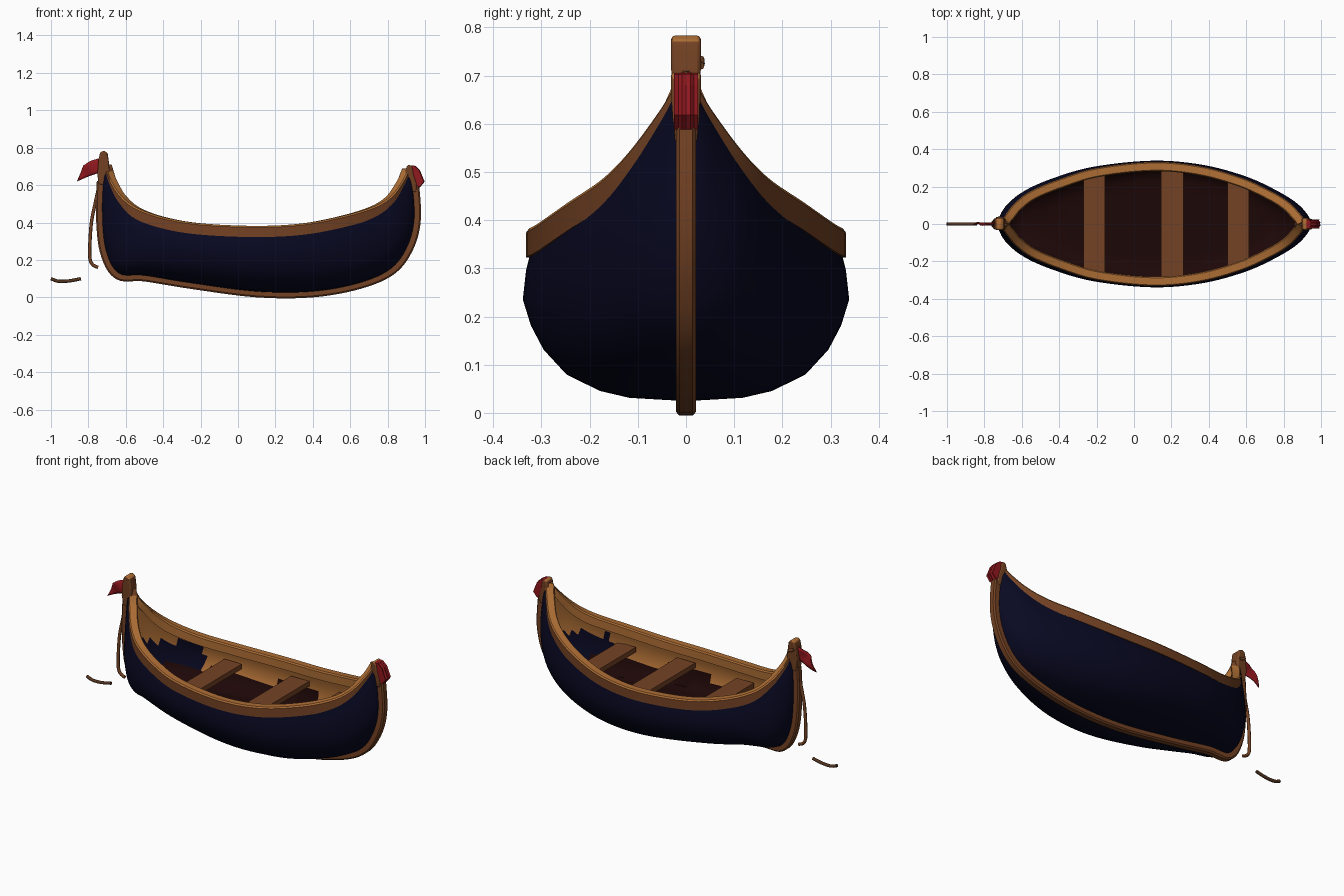
import bpy, bmesh, math
from mathutils import Vector

if "Cube" in bpy.data.objects:
    bpy.data.objects.remove(bpy.data.objects["Cube"])


def mat(name, rgb):
    m = bpy.data.materials.new(name)
    m.diffuse_color = (*rgb, 1)
    m.use_nodes = True
    m.node_tree.nodes["Principled BSDF"].inputs["Base Color"].default_value = m.diffuse_color
    return m


NAVY = mat("navy paint", (0.0025, 0.0025, 0.0155))
BROWN = mat("brown wood", (0.175, 0.055, 0.017))
TAN = mat("tan wood", (0.42, 0.155, 0.035))
MAROON = mat("dark maroon", (0.012, 0.002, 0.002))
RED = mat("red cloth", (0.28, 0.009, 0.013))
ROPE = mat("dark rope", (0.09, 0.035, 0.014))


def make(name, verts, faces, mats, rule=None, smooth=None, fix=True):
    me = bpy.data.meshes.new(name)
    me.from_pydata([tuple(v) for v in verts], [], faces)
    if fix:
        bm = bmesh.new()
        bm.from_mesh(me)
        bmesh.ops.recalc_face_normals(bm, faces=bm.faces)
        bm.to_mesh(me)
        bm.free()
    for m in mats:
        me.materials.append(m)
    if rule:
        for p in me.polygons:
            p.material_index = rule(p)
    ob = bpy.data.objects.new(name, me)
    bpy.context.collection.objects.link(ob)
    if smooth:
        bpy.ops.object.select_all(action='DESELECT')
        bpy.context.view_layer.objects.active = ob
        ob.select_set(True)
        bpy.ops.object.shade_smooth_by_angle(angle=math.radians(smooth))
    return ob


def spline(pts, n=6):
    """Catmull-Rom through tuples of any length."""
    pts = [Vector(p) for p in pts]
    out = []
    for i in range(len(pts) - 1):
        a, b, c, d = pts[max(i - 1, 0)], pts[i], pts[i + 1], pts[min(i + 2, len(pts) - 1)]
        for k in range(n):
            t = k / n
            out.append(0.5 * (2 * b + (c - a) * t + (2 * a - 5 * b + 4 * c - d) * t * t
                              + (3 * b - a - 3 * c + d) * t ** 3))
    return out + [pts[-1]]


def sweep(name, rings, mats, rule=None, smooth=35):
    """Skin closed rings into a capped solid."""
    n = len(rings[0])
    verts = [v for r in rings for v in r]
    faces = [(i * n + j, i * n + (j + 1) % n, (i + 1) * n + (j + 1) % n, (i + 1) * n + j)
             for i in range(len(rings) - 1) for j in range(n)]
    faces += [tuple(range(n)), tuple(range(len(verts) - n, len(verts)))]
    return make(name, verts, faces, mats, rule, smooth)


# Stations: keel x, z | sheer x, z | half width
st = spline([
    (-.725, .62, -.712, .71, .02), (-.73, .45, -.685, .63, .055),
    (-.71, .25, -.635, .55, .115), (-.64, .125, -.55, .482, .178),
    (-.50, .115, -.40, .428, .24), (-.25, .075, -.20, .395, .30),
    (.10, .03, .10, .382, .332), (.40, .03, .35, .395, .31),
    (.65, .075, .57, .437, .25), (.82, .15, .73, .486, .178),
    (.91, .27, .825, .545, .12), (.948, .42, .885, .625, .06),
    (.937, .62, .916, .69, .02)])
MID = [(0, 0), (.36, .02), (.54, .06), (.75, .16), (.89, .31), (.97, .46), (1.02, .62), (1, .8), (.95, 1)]
END = [(0, 0), (.3, .08), (.52, .17), (.7, .28), (.83, .4), (.92, .54), (.98, .7), (.98, .87), (.93, 1)]


# Hull skins: one outer, one inner with a flat floor
def skin(name, lift, scale, floor, sign, mats, rule):
    verts, faces = [], []
    for kx, kz, sx, sz, hw in st:
        sz -= .02
        kx, kz = kx + (sx - kx) * lift, kz + (sz - kz) * lift
        e = (1 - hw / .335) ** 1.5
        half = []
        for (ym, vm), (ye, ve) in zip(MID, END):
            v = vm + (ve - vm) * e
            half.append((kx + (sx - kx) * v, hw * scale * (ym + (ye - ym) * e),
                         max(kz + (sz - kz) * v, floor)))
        verts += [(x, -y, z) for x, y, z in half[:0:-1]] + half
    n = 2 * len(MID) - 1
    for i in range(len(st) - 1):
        for j in range(n - 1):
            f = (i * n + j, (i + 1) * n + j, (i + 1) * n + j + 1, i * n + j + 1)
            faces.append(f if sign > 0 else f[::-1])
    return make(name, verts, faces, mats, rule, 50, fix=False)


def inner_rule(p):
    x, y, z = p.center
    if z < .225:
        return 0
    return 2 if (x < -.38 or x > .65) and z < .36 else 1


skin("hull", 0, 1, -1, -1, [NAVY], None)
skin("hull_lining", .08, .92, .14, 1, [MAROON, TAN, NAVY], inner_rule)
for name, up in (("hull", False), ("hull_lining", True)):
    me = bpy.data.objects[name].data
    if (sum(p.normal.z * p.area for p in me.polygons) > 0) != up:
        me.flip_normals()

# Gunwales, with a lighter top and inner face
for side, name in ((1, "left_gunwale"), (-1, "right_gunwale")):
    path = [Vector((s[2], s[4], s[3])) for s in st]
    rings = []
    for i, p in enumerate(path):
        t = (path[min(i + 1, len(path) - 1)] - path[max(i - 1, 0)]).normalized()
        inward = Vector((t.y, -t.x, 0)).normalized()
        down = inward.cross(t).normalized()
        if down.z > 0:
            down = -down
        deep = min(1, .5 + p.y * 3)
        ring = []
        for a, d in ((.006, 0), (.044, 0), (.05, .008), (.05, .055), (0, .06), (0, .008)):
            q = p + inward * a + down * d * deep
            ring.append((q.x, side * max(q.y, 0.001), q.z))
        rings.append(ring)
    sweep(name, rings, [BROWN, TAN],
          lambda p, s=side: 1 if p.normal.z > .45 or p.normal.y * s < -.3 else 0, 30)

# Keel and stem strip
rings = []
for i, s in enumerate(st):
    a, b = st[max(i - 1, 0)], st[min(i + 1, len(st) - 1)]
    t = Vector((b[0] - a[0], 0, b[1] - a[1])).normalized()
    out = Vector((t.z, 0, -t.x))
    c = Vector((s[0], 0, s[1]))
    rings.append([c + out * o + Vector((0, y, 0)) for o, y in
                  ((-.02, -.021), (.022, -.021), (.03, -.014), (.03, .014), (.022, .021), (-.02, .021))])
sweep("keel_strip", rings, [BROWN])


# Raised end posts, narrower at the foot
def post(name, prof, foot):
    rings = [[(x, s * (.022 if z < foot else .031), z) for x, z in prof] for s in (-1, 1)]
    ob = sweep(name, rings, [BROWN, TAN], lambda p: 1 if p.normal.z > .4 else 0)
    b = ob.modifiers.new("bevel", 'BEVEL')
    b.width, b.segments = .008, 2


post("bow_post", [(-.745, .60), (-.752, .66), (-.745, .74), (-.737, .775), (-.718, .785),
                  (-.697, .772), (-.69, .72), (-.686, .66), (-.71, .60)], .63)
post("stern_post", [(.955, .56), (.954, .61), (.938, .66), (.934, .695), (.918, .71),
                    (.902, .702), (.893, .66), (.895, .61), (.925, .56)], .59)


# Seats
def box(name, x0, x1, hy, z0, z1):
    sweep(name, [[(x, -hy, z0), (x, hy, z0), (x, hy, z1), (x, -hy, z1)] for x in (x0, x1)], [BROWN])


box("front_seat", -.27, -.155, .258, .27, .30)
box("middle_seat", .145, .265, .295, .265, .295)
box("rear_seat", .5, .615, .24, .285, .315)


# Cloth flags: grid between two edges, rippled sideways
def flag(name, top, bottom, amp, waves, thick):
    n, m = 10, 5
    a, b = spline(top, n), spline(bottom, n)
    verts, faces = [], []
    for i in range(len(a)):
        for j in range(m + 1):
            p = a[i].lerp(b[i], j / m)
            u = i / (len(a) - 1)
            verts.append((p.x, amp * math.sin(waves * u * math.pi + j * .8) * (.4 + .6 * u), p.y))
    for i in range(len(a) - 1):
        for j in range(m):
            k = i * (m + 1) + j
            faces.append((k, k + 1, k + m + 2, k + m + 1))
    ob = make(name, verts, faces, [RED], None, 50)
    s = ob.modifiers.new("thickness", 'SOLIDIFY')
    s.thickness, s.offset = thick, 0


flag("bow_flag", [(-.735, .745), (-.79, .728), (-.825, .705)],
     [(-.74, .665), (-.79, .65), (-.86, .62)], .007, 2, .007)

# Folded stern flag: a creased bundle of cloth draped behind the post
prof = [(.925, .706), (.95, .703), (.975, .68), (.993, .635), (1.0, .618),
        (.975, .588), (.958, .603), (.95, .63), (.935, .65)]
rings = [[(x - abs(y) * .25 - c, y, z) for x, z in prof]
         for y, c in ((-.025, 0), (-.016, .007), (-.008, 0), (0, .006), (.009, 0), (.017, .008), (.025, 0))]
sweep("stern_flag", rings, [RED], None, 20)


# Rope pieces
def rope(name, pts, r, m):
    path = [Vector(p) for p in spline(pts, 4)]
    rings = []
    for i, p in enumerate(path):
        t = (path[min(i + 1, len(path) - 1)] - path[max(i - 1, 0)]).normalized()
        s = Vector((0, 1, 0))
        o = t.cross(s).normalized()
        rings.append([p + r * (s * math.cos(k * math.pi / 4) + o * math.sin(k * math.pi / 4))
                      for k in range(8)])
    sweep(name, rings, [m], None, 50)


rope("hanging_rope", [(-.742, 0, .60), (-.764, 0, .50), (-.785, 0, .39), (-.793, 0, .23),
                      (-.78, 0, .178), (-.748, 0, .16)], .009, BROWN)
rope("loose_rope", [(-1, 0, .10), (-.96, 0, .086), (-.9, 0, .088), (-.84, 0, .10)], .009, ROPE)
rope("rope_knot", [(-.735, .03, .735), (-.72, .031, .725), (-.70, .03, .72)], .008, BROWN)
